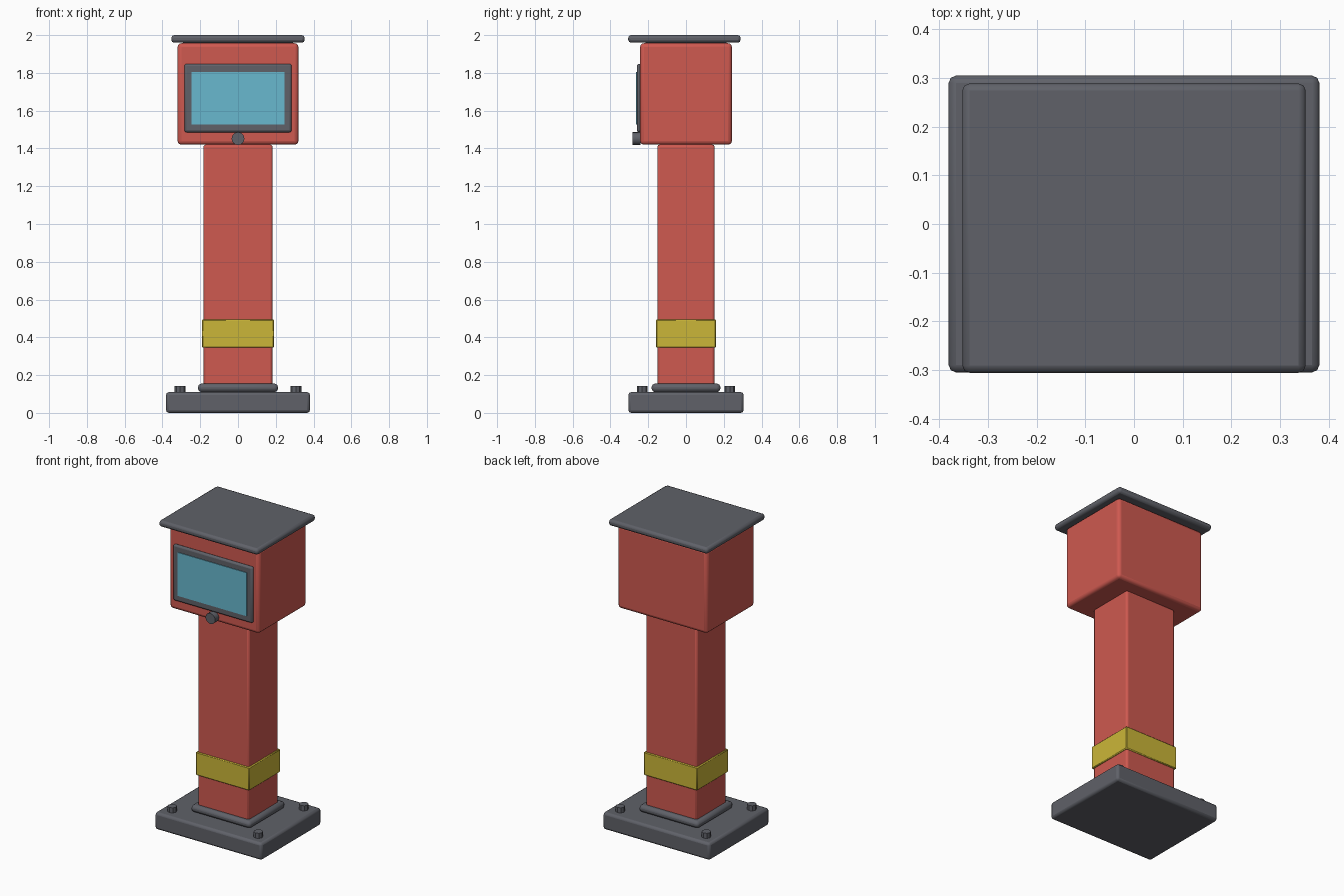
import bpy
import math

cube = bpy.data.objects.get("Cube")
if cube:
    bpy.data.objects.remove(cube, do_unlink=True)


def material(name, rgb):
    mat = bpy.data.materials.new(name)
    mat.use_nodes = True
    mat.diffuse_color = (*rgb, 1)
    mat.node_tree.nodes["Principled BSDF"].inputs["Base Color"].default_value = (*rgb, 1)
    return mat


red = material("red paint", (0.62, 0.1, 0.08))
grey = material("dark grey metal", (0.115, 0.12, 0.14))
yellow = material("yellow stripe", (0.6, 0.47, 0.04))
blue = material("screen blue", (0.14, 0.48, 0.62))


def finish(obj, name, mat, bevel, segments=2):
    obj.name = name
    obj.data.materials.append(mat)
    bpy.ops.object.transform_apply(location=False, rotation=True, scale=True)
    if bevel:
        mod = obj.modifiers.new("rounded edges", "BEVEL")
        mod.width = bevel
        mod.segments = segments
    bpy.ops.object.shade_smooth_by_angle(angle=math.radians(35))
    return obj


def box(name, x, y, z, mat, bevel=0.0, segments=2):
    """Box spanning the given (low, high) ranges."""
    spans = (x, y, z)
    bpy.ops.mesh.primitive_cube_add(size=1, location=[(a + b) / 2 for a, b in spans])
    obj = bpy.context.object
    obj.scale = [b - a for a, b in spans]
    return finish(obj, name, mat, bevel, segments)


def cylinder(name, location, radius, depth, sides, mat, tilt=0.0):
    bpy.ops.mesh.primitive_cylinder_add(vertices=sides, radius=radius, depth=depth,
                                        location=location, rotation=(tilt, 0, 0))
    return finish(bpy.context.object, name, mat, 0)


def both(half):
    return (-half, half)


# Foot plate, collar and corner bolts
box("foot_plate", both(0.381), both(0.305), (0, 0.11), grey, 0.015)
box("column_collar", both(0.212), both(0.182), (0.11, 0.155), grey, 0.018)
for sx, side in ((1, "left"), (-1, "right")):
    for sy, end in ((-1, "front"), (1, "back")):
        cylinder(f"bolt_{end}_{side}", (sx * 0.307, sy * 0.232, 0.12), 0.028, 0.046, 8, grey)

# Column with its stripe
box("column", both(0.183), both(0.152), (0.13, 1.42), red, 0.012)
box("column_stripe", both(0.191), both(0.159), (0.345, 0.495), yellow, 0.005, 1)

# Head and roof
box("head", both(0.32), both(0.243), (1.42, 1.957), red, 0.02, 3)
box("roof", both(0.353), (-0.306, 0.289), (1.96, 2.0), grey, 0.015)
box("roof_seat", both(0.29), both(0.215), (1.95, 1.97), grey)

# Screen, its frame and the button below it
box("screen_frame", both(0.284), (-0.26, -0.235), (1.485, 1.848), grey, 0.012)
box("screen", both(0.246), (-0.264, -0.255), (1.526, 1.806), blue)
cylinder("button", (0, -0.262, 1.452), 0.034, 0.04, 16, grey, math.pi / 2)
